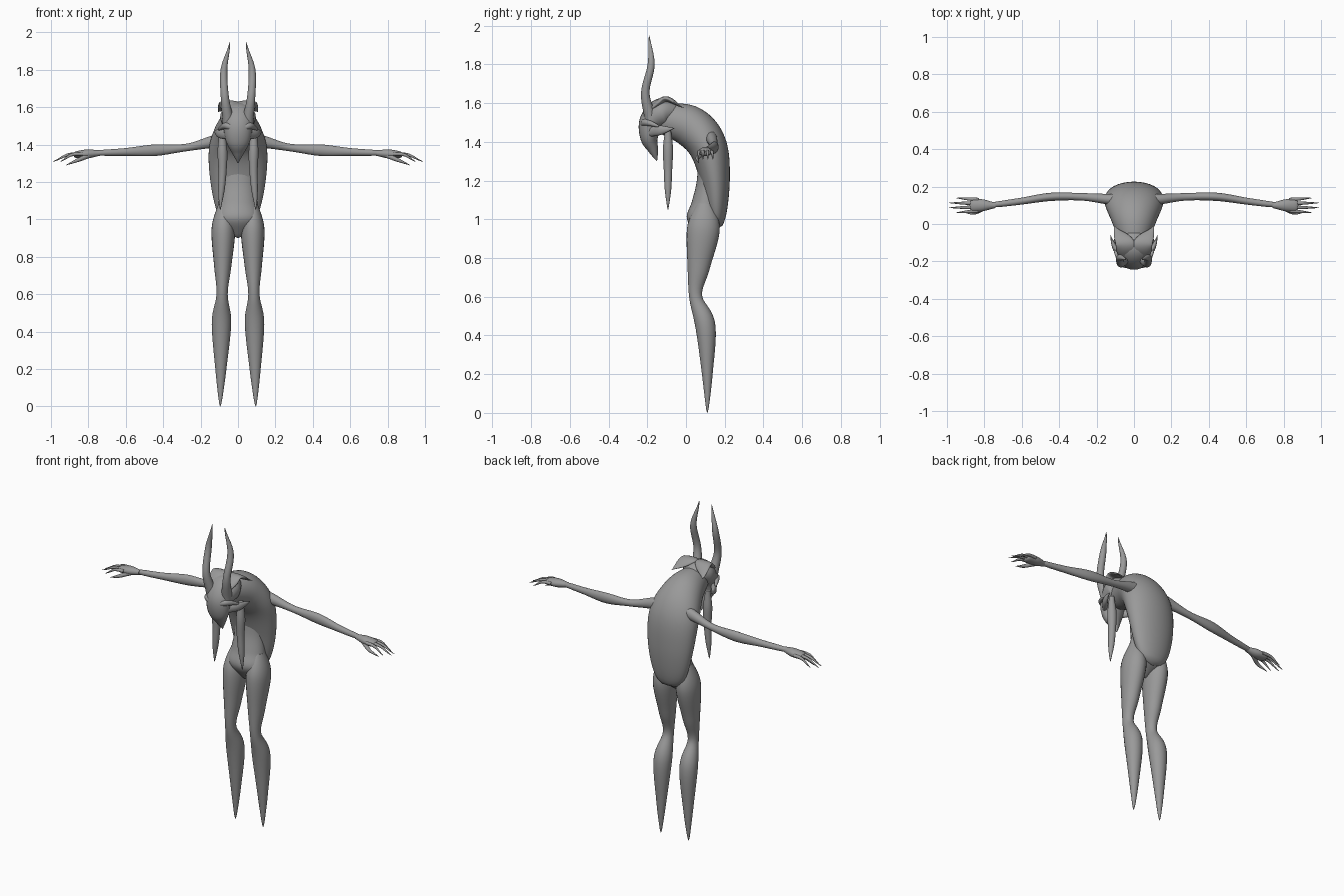
import bpy, bmesh, math
from mathutils import Vector

default_cube = bpy.data.objects.get("Cube")
if default_cube:
    bpy.data.objects.remove(default_cube, do_unlink=True)

GREY = (.32, .32, .32, 1)
skin = bpy.data.materials.new("grey skin")
skin.use_nodes = True
skin.diffuse_color = GREY
shader = next(node for node in skin.node_tree.nodes if node.type == "BSDF_PRINCIPLED")
shader.inputs["Base Color"].default_value = GREY

AXES = {"x": Vector((1, 0, 0)), "y": Vector((0, 1, 0)), "z": Vector((0, 0, 1))}


def sample(values, t):
    """Smooth value at t along evenly spaced keys; a plain number stays constant."""
    if not isinstance(values, tuple):
        return values
    last = len(values) - 1
    index = min(int(t * last), last - 1)
    f = t * last - index
    b, c = values[index], values[index + 1]
    if last == 1:
        return b + (c - b) * f
    a = values[max(index - 1, 0)]
    d = values[min(index + 2, last)]
    slope_b, slope_c = (c - a) / 2, (d - b) / 2
    ease = f * f * (3 - 2 * f)
    return b + (c - b) * ease + slope_b * f * (1 - f) ** 2 - slope_c * f * f * (1 - f)


def finish(name, bm, paired):
    """Make a smooth object, mirrored across the middle when paired."""
    bmesh.ops.recalc_face_normals(bm, faces=bm.faces)
    mesh = bpy.data.meshes.new(name)
    bm.to_mesh(mesh)
    bm.free()
    mesh.materials.append(skin)
    obj = bpy.data.objects.new(name, mesh)
    bpy.context.collection.objects.link(obj)
    if paired:
        mirror = obj.modifiers.new("Mirror", "MIRROR")
        mirror.use_mirror_merge = False
    bpy.ops.object.select_all(action="DESELECT")
    obj.select_set(True)
    bpy.context.view_layer.objects.active = obj
    bpy.ops.object.shade_smooth_by_angle(angle=math.radians(60))


def limb(name, x, y, z, width, flat=1, side="x", paired=True, blunt=20, sides=24, steps=40):
    """Loft ellipses along a path; width lies along the side axis, flat scales
    the other radius, and the far end is rounded off by the blunt exponent."""
    bm = bmesh.new()
    axis = AXES[side]

    def centre(t):
        return Vector((sample(x, t), sample(y, t), sample(z, t)))

    rings = []
    for step in range(steps + 1):
        t = step / steps
        before, after = max(step - 1, 0) / steps, min(step + 1, steps) / steps
        along = (centre(after) - centre(before)).normalized()
        across = (axis - along * axis.dot(along)).normalized()
        other = along.cross(across)
        radius = max(sample(width, t) * math.sqrt(1 - t ** blunt), .001)
        depth = radius * sample(flat, t)
        ring = []
        for corner in range(sides):
            angle = math.tau * corner / sides
            offset = across * radius * math.cos(angle) + other * depth * math.sin(angle)
            ring.append(bm.verts.new(centre(t) + offset))
        rings.append(ring)
    for lower, upper in zip(rings, rings[1:]):
        for corner in range(sides):
            bm.faces.new((lower[corner - 1], lower[corner], upper[corner], upper[corner - 1]))
    bm.faces.new(rings[0])
    bm.faces.new(rings[-1])
    finish(name, bm, paired)


# Hunched back shell, arching from the neck to a rounded tail
limb("back_shell", x=0, paired=False, sides=40, blunt=8,
     y=(-.12, .02, .11, .15, .16),
     z=(1.52, 1.48, 1.38, 1.2, .95),
     width=(.07, .12, .155, .155, .14),
     flat=(1.1, .65, .45))

# Belly and pelvis
limb("abdomen", x=0, paired=False, sides=32,
     y=(.13, .12, .1, .08),
     z=(1.35, .9),
     width=(.1, .1, .095, .105, .12, .03),
     flat=(.6, .7, .75))

# Legs with forward knees and backward calves, ending in points
limb("leg",
     x=(.075, .095),
     y=(.1, .09, .065, .05, .1, .11, .11),
     z=(1.08, .95, .75, .6, .45, .2, 0),
     width=(.03, .063, .046, .03, .052, .03, .008),
     flat=(1.4, 1.25, 1, .9))

# Arms with swollen elbows
limb("arm", side="y",
     x=(.1, .79),
     y=(.13, .145, .145, .12, .1),
     z=(1.42, 1.385, 1.37, 1.36, 1.355),
     width=(.03, .02, .022, .018, .016),
     flat=(1.2, 1, 1.4, 1.1, 1))

# Flat palms with four drooping fingers and a thumb
limb("palm", side="y", x=(.74, .88), y=.1, z=(1.355, 1.345),
     width=(.015, .032, .034), flat=(1, .5))
for finger in range(4):
    middle = finger in (1, 2)
    root = .07 + .02 * finger
    limb("finger", side="y", sides=12,
         x=(.83, .99 if middle else .95),
         y=(root, root + (finger - 1.5) * .006),
         z=(1.35, 1.345, 1.31),
         width=(.01, .008, .002))
limb("thumb", side="y", sides=12, x=(.79, .92), y=(.09, .06, .065),
     z=(1.345, 1.29), width=(.014, .01, .002))

# Skull curving down into a beak
limb("skull", x=0, paired=False,
     y=(-.05, -.12, -.18, -.19, -.17, -.15),
     z=(1.55, 1.55, 1.5, 1.42, 1.36, 1.3),
     width=(.06, .095, .08, .065, .035, .003),
     flat=(.8, .8, .7, .9))

# Crest lobes swept back into two points
limb("crest", x=(.03, .05, .105), y=(-.2, -.01), z=(1.56, 1.62, 1.575),
     width=(.035, .055, .04, .003), flat=.3)

# Brow ridge and swept cheek spikes
limb("brow", side="z", x=(0, .06, .105), y=(-.22, -.21, -.14),
     z=(1.47, 1.5, 1.48), width=(.012, .018, .006))
limb("cheek_spike", side="z", x=(.05, .1, .125), y=(-.2, -.06),
     z=(1.45, 1.47), width=(.025, .024, .003), flat=.6)

# Horns rising in a gentle double bend
limb("horn",
     x=(.05, .07, .075, .043),
     y=(-.18, -.21, -.18, -.19),
     z=(1.5, 1.95),
     width=(.032, .022, .018, .004))

# Long tusks hanging from the cheeks
limb("tusk", x=(.085, .083, .095), y=-.093, z=(1.47, 1.05),
     width=(.015, .026, .022, .017, .005))
